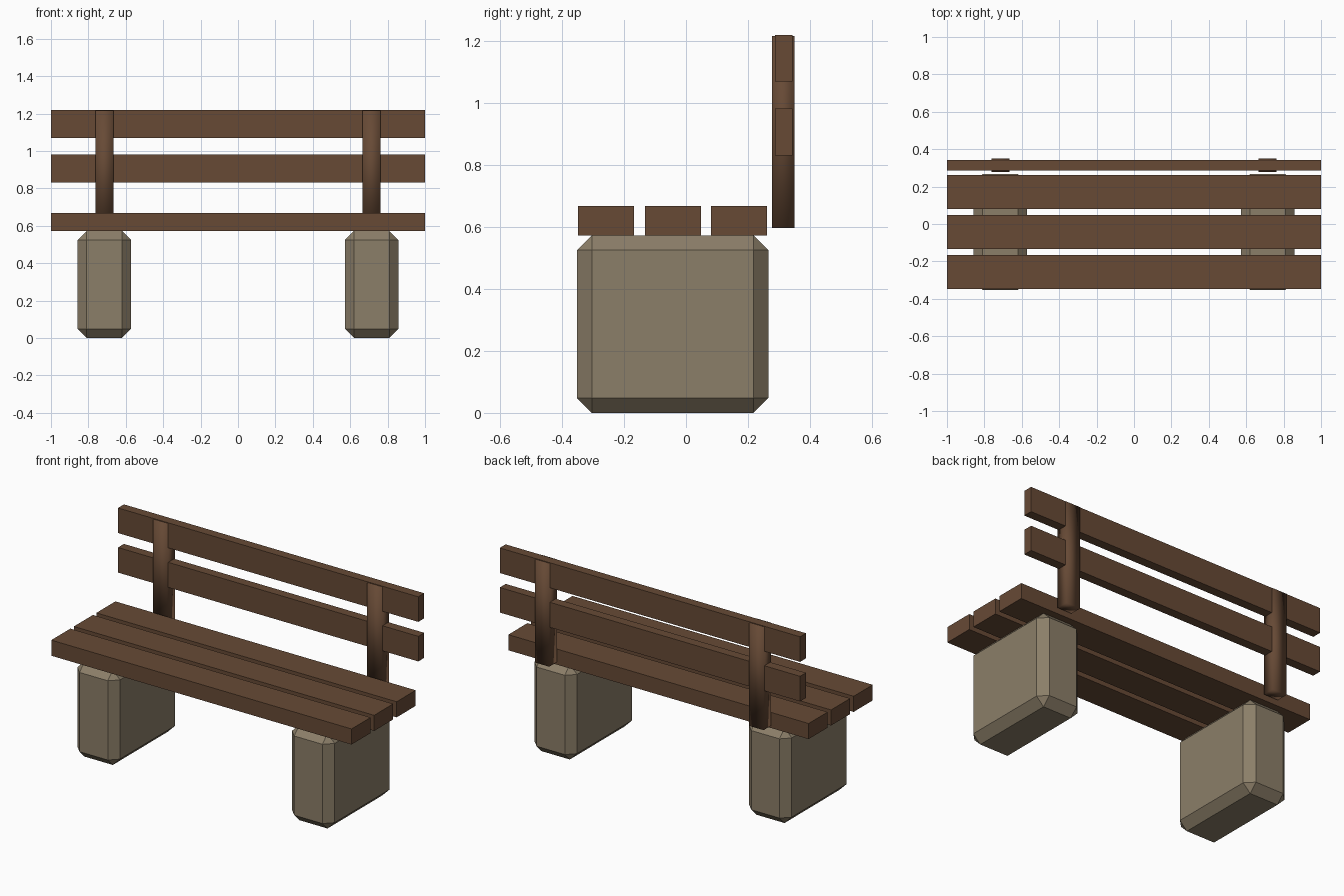
import bpy
import bmesh

if "Cube" in bpy.data.objects:
    bpy.data.objects.remove(bpy.data.objects["Cube"])


def material(name, color):
    m = bpy.data.materials.new(name)
    m.diffuse_color = (*color, 1.0)
    m.use_nodes = True
    m.node_tree.nodes["Principled BSDF"].inputs["Base Color"].default_value = m.diffuse_color
    return m


wood = material("wood", (0.135, 0.068, 0.036))
stone = material("stone", (0.26, 0.21, 0.14))


def box(name, x, y, z, mat, bevel=0.0, smooth=False):
    """Box spanning the given (min, max) ranges, with optional chamfer."""
    bm = bmesh.new()
    bmesh.ops.create_cube(bm, size=1.0)
    for v in bm.verts:
        v.co = [(a + b) / 2 + c * (b - a) for c, (a, b) in zip(v.co, (x, y, z))]
    if bevel:
        bmesh.ops.bevel(bm, geom=bm.edges[:], offset=bevel, segments=1,
                        affect='EDGES', profile=0.5)
    for f in bm.faces:
        f.smooth = smooth
    me = bpy.data.meshes.new(name)
    bm.to_mesh(me)
    bm.free()
    me.materials.append(mat)
    ob = bpy.data.objects.new(name, me)
    bpy.context.collection.objects.link(ob)
    return ob


# Chamfered stone feet and back posts, one pair per side
for side, s in (("left", -1), ("right", 1)):
    foot_x = sorted((s * 0.573, s * 0.857))
    post_x = sorted((s * 0.666, s * 0.762))
    box(f"stone_foot_{side}", foot_x, (-0.352, 0.266), (0.0, 0.573), stone, bevel=0.048)
    box(f"back_post_{side}", post_x, (0.278, 0.350), (0.597, 1.216), wood, smooth=True)

# Seat planks
for i, y in enumerate((-0.348, -0.133, 0.081)):
    box(f"seat_plank_{i + 1}", (-1, 1), (y, y + 0.181), (0.573, 0.667), wood)

# Backrest planks
for i, z in enumerate((0.831, 1.069)):
    box(f"back_plank_{i + 1}", (-1, 1), (0.287, 0.343), (z, z + 0.151), wood)
